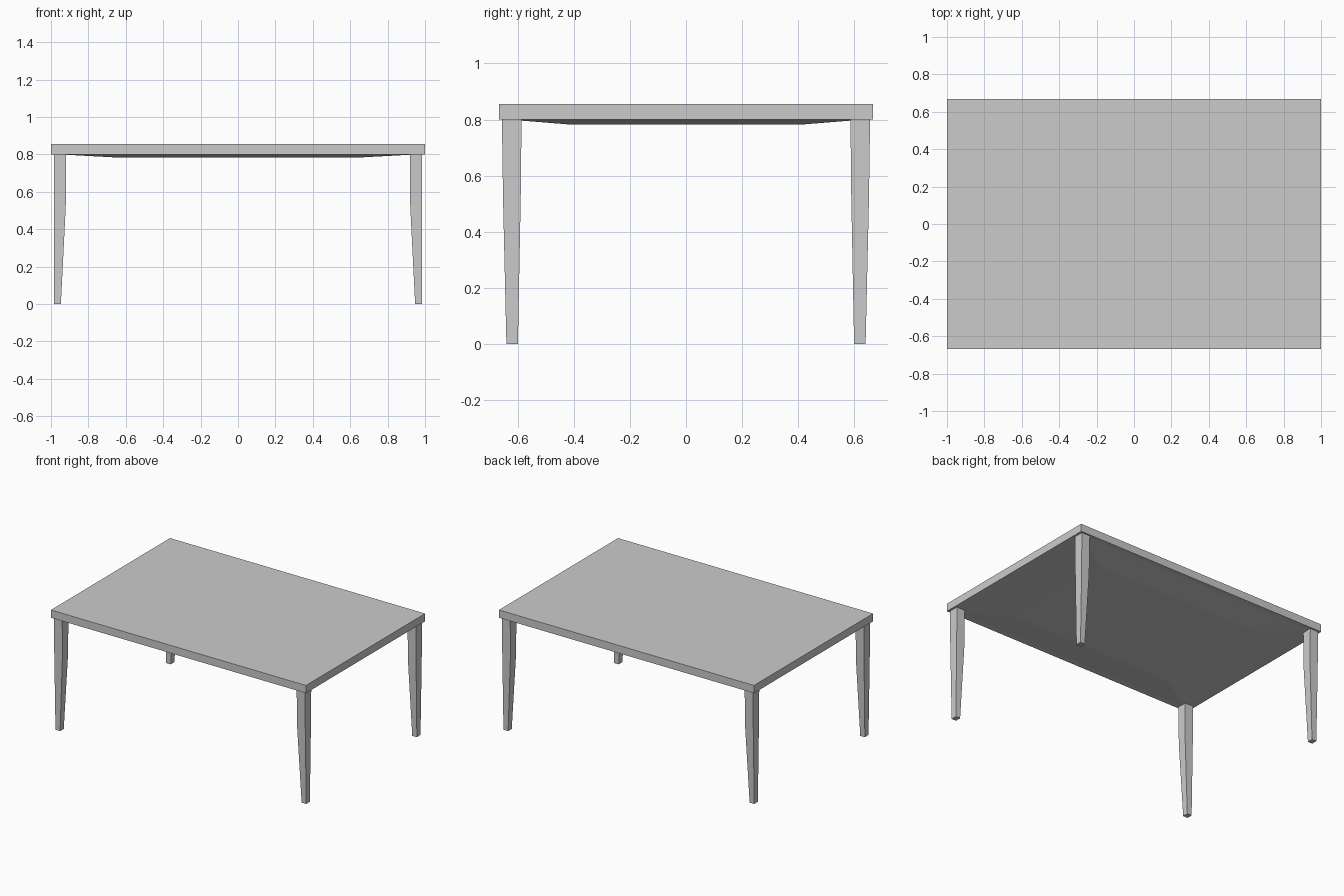
import bpy
import bmesh

if "Cube" in bpy.data.objects:
    bpy.data.objects.remove(bpy.data.objects["Cube"])


def loft(name, rings):
    """Closed solid through rectangular rings (x0, x1, y0, y1, z)."""
    bm = bmesh.new()
    loops = [[bm.verts.new(p) for p in ((x0, y0, z), (x1, y0, z), (x1, y1, z), (x0, y1, z))]
             for x0, x1, y0, y1, z in rings]
    for a, b in zip(loops, loops[1:]):
        for i in range(4):
            j = (i + 1) % 4
            bm.faces.new((a[i], a[j], b[j], b[i]))
    bm.faces.new(loops[0][::-1])
    bm.faces.new(loops[-1])
    bmesh.ops.recalc_face_normals(bm, faces=bm.faces)
    mesh = bpy.data.meshes.new(name)
    bm.to_mesh(mesh)
    bm.free()
    obj = bpy.data.objects.new(name, mesh)
    bpy.context.collection.objects.link(obj)
    return obj


# Tabletop with a shallow raised panel underneath
loft("tabletop", [(-x, x, -y, y, z) for x, y, z in (
    (0.64, 0.42, 0.783), (0.95, 0.63, 0.80), (1.0, 0.667, 0.80), (1.0, 0.667, 0.855))])

# Legs: straight upper part, tapering inwards below
profile = [  # inner x, outer x, inner y, outer y, z
    (0.947, 0.983, 0.599, 0.640, 0.0),
    (0.921, 0.984, 0.589, 0.652, 0.52),
    (0.919, 0.985, 0.586, 0.656, 0.80),
]
for sx, side in ((-1, "left"), (1, "right")):
    for sy, end in ((-1, "front"), (1, "back")):
        loft(f"{end}_{side}_leg",
             [(*sorted((sx * a, sx * b)), *sorted((sy * c, sy * d)), z)
              for a, b, c, d, z in profile])
